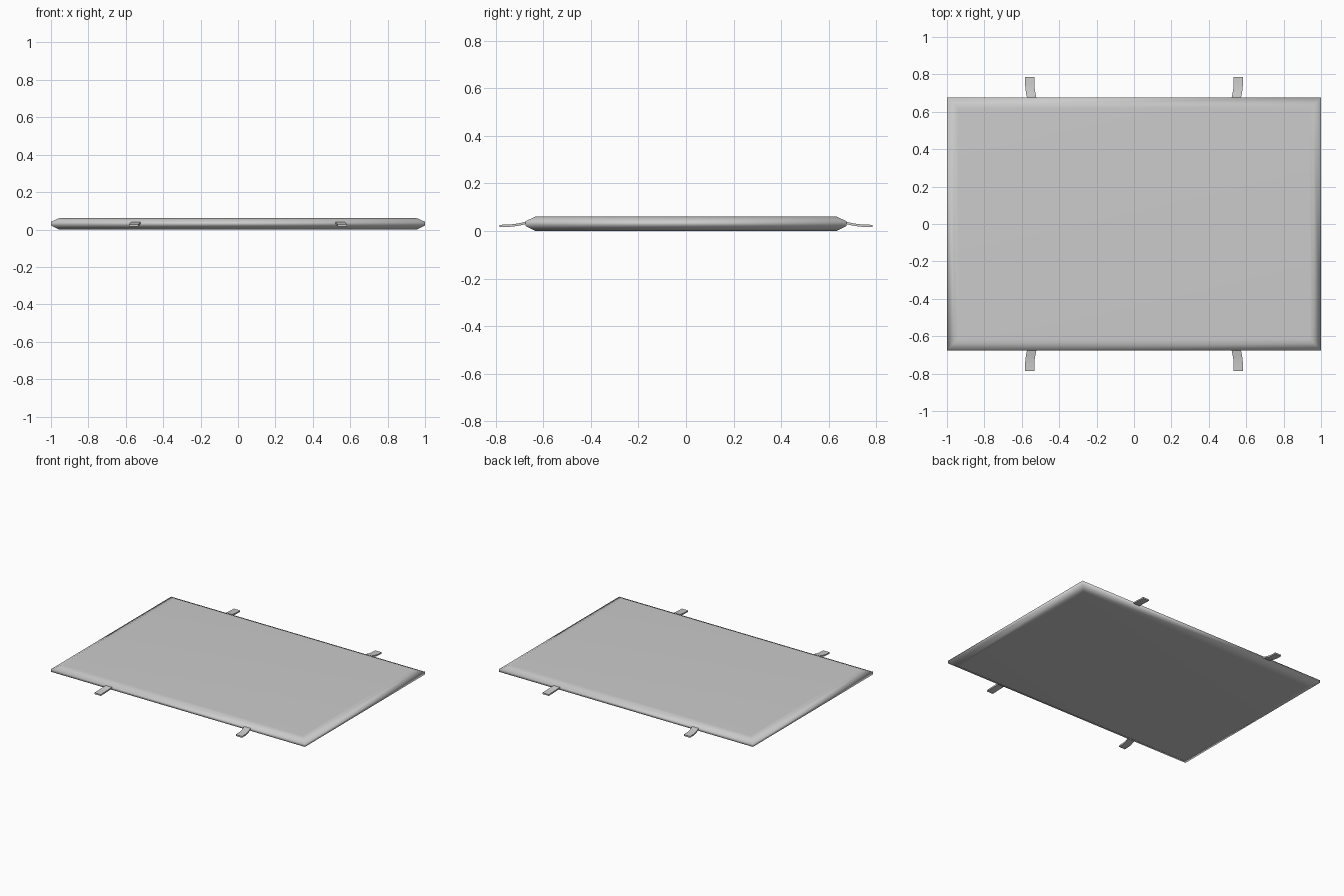
import bpy, bmesh
from math import radians

if "Cube" in bpy.data.objects:
    bpy.data.objects.remove(bpy.data.objects["Cube"])


def finish(name, bm, angle):
    bmesh.ops.recalc_face_normals(bm, faces=bm.faces)
    mesh = bpy.data.meshes.new(name)
    bm.to_mesh(mesh)
    bm.free()
    ob = bpy.data.objects.new(name, mesh)
    bpy.context.collection.objects.link(ob)
    bpy.ops.object.select_all(action='DESELECT')
    ob.select_set(True)
    bpy.context.view_layer.objects.active = ob
    bpy.ops.object.shade_smooth_by_angle(angle=radians(angle))
    return ob


def loft(rings):
    # skin a stack of four-cornered rings and cap both ends
    bm = bmesh.new()
    loops = [[bm.verts.new(p) for p in ring] for ring in rings]
    for a, b in zip(loops, loops[1:]):
        for i in range(4):
            j = (i + 1) % 4
            bm.faces.new((a[i], a[j], b[j], b[i]))
    bm.faces.new(loops[0][::-1])
    bm.faces.new(loops[-1])
    return bm


# Padded cushion: rectangle rings (inset, height) with a tapered rim
HX, HY = 1.0, 0.675
profile = [(0.06, 0.0), (0.04, 0.001), (0.0, 0.021),
           (0.0, 0.041), (0.04, 0.06), (0.06, 0.061)]
rings = []
for inset, z in profile:
    x, y = HX - inset, HY - inset
    rings.append([(-x, -y, z), (x, -y, z), (x, y, z), (-x, y, z)])
finish("cushion_pad", loft(rings), 75)

# Tie straps: a gently bent flat ribbon, mirrored to all four places
path = [(0.545, 0.64, 0.036), (0.547, 0.675, 0.034), (0.552, 0.70, 0.028),
        (0.556, 0.725, 0.024), (0.557, 0.75, 0.022), (0.557, 0.785, 0.021)]
W, T = 0.025, 0.005
rings = [[(x - W, y, z - T), (x + W, y, z - T), (x + W, y, z + T), (x - W, y, z + T)]
         for x, y, z in path]
straps = finish("tie_straps", loft(rings), 40)
mirror = straps.modifiers.new("mirror", 'MIRROR')
mirror.use_axis = (True, True, False)
mirror.use_mirror_merge = False
